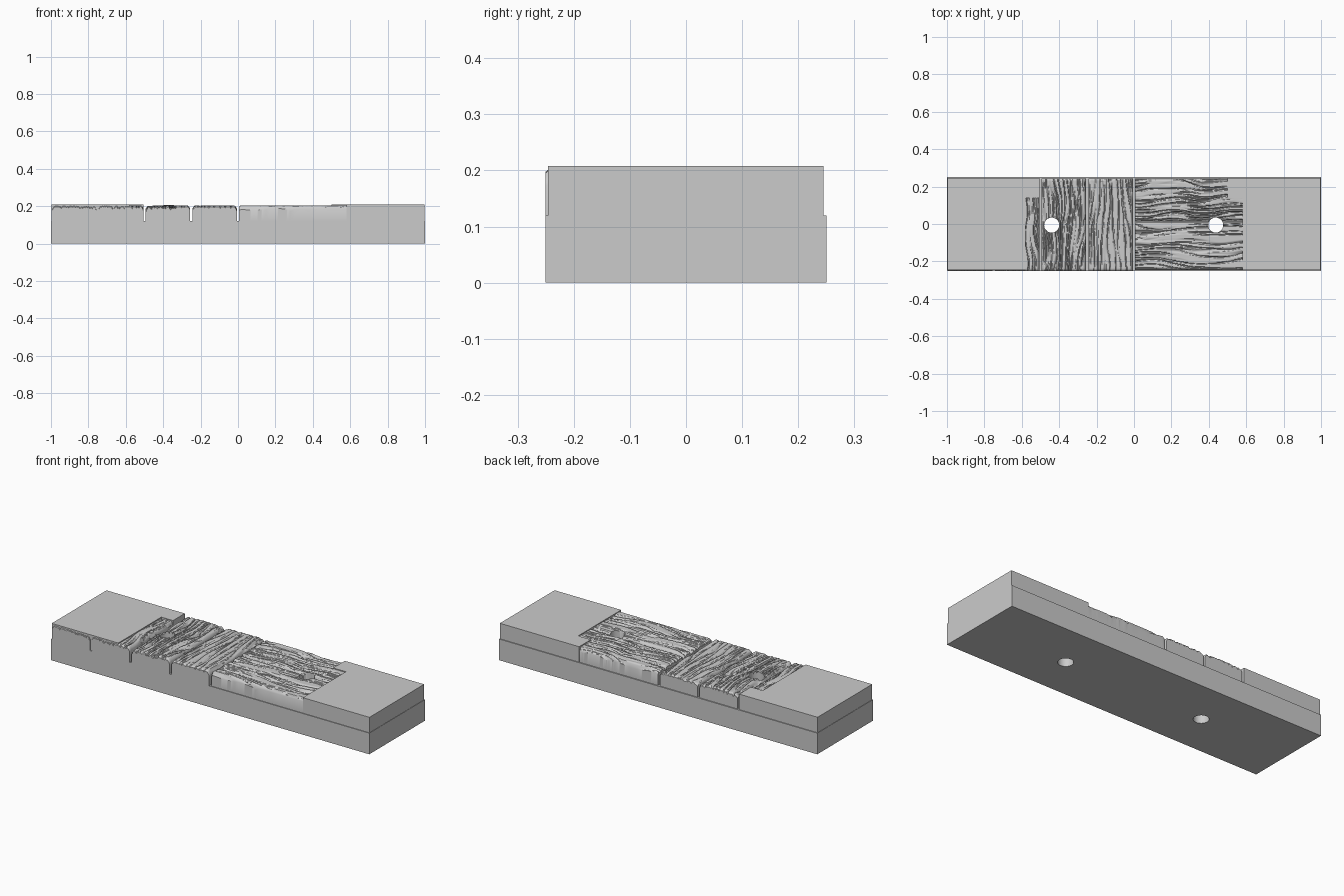
import bpy, bmesh, math
from mathutils import Vector, noise

old = bpy.data.objects.get("Cube")
if old:
    bpy.data.objects.remove(old, do_unlink=True)

grey = bpy.data.materials.new("plain grey")
grey.diffuse_color = (0.6, 0.6, 0.6, 1)
grey.use_nodes = True
grey.node_tree.nodes["Principled BSDF"].inputs["Base Color"].default_value = (0.6, 0.6, 0.6, 1)

DECK = 0.12     # top of the base, foot of the planks
TOP = 0.208     # top of the flat end caps


def make_object(name, bm):
    bmesh.ops.recalc_face_normals(bm, faces=bm.faces)
    mesh = bpy.data.meshes.new(name)
    bm.to_mesh(mesh)
    bm.free()
    obj = bpy.data.objects.new(name, mesh)
    mesh.materials.append(grey)
    bpy.context.collection.objects.link(obj)
    return obj


def prism(name, outline, z0, z1):
    """Solid from a flat outline."""
    bm = bmesh.new()
    low = [bm.verts.new((x, y, z0)) for x, y in outline]
    high = [bm.verts.new((x, y, z1)) for x, y in outline]
    bm.faces.new(low)
    bm.faces.new(high)
    n = len(outline)
    for i in range(n):
        j = (i + 1) % n
        bm.faces.new((low[i], low[j], high[j], high[i]))
    return make_object(name, bm)


def grain(across, along, freq, depth, seed):
    """Depth of the carved wood grain at a point on a plank."""
    warp = 0.035 * noise.noise(Vector((across * 5, along * 4.5, seed)))
    u = across + warp
    ridge = abs(noise.noise(Vector((u * freq, along * 3, seed + 7.3))))
    crease = max(0, 1 - 5 * ridge) ** 1.5
    split = noise.noise(Vector((u * freq * 1.6, along * 7, seed + 3.1)))
    swell = noise.noise(Vector((u * 14, along * 2, seed + 11)))
    return depth * (crease + 0.9 * max(0, split - 0.2) + 0.25 * swell)


def plank(name, x0, x1, y0, y1, runs_along_y, freq, depth, seed):
    """Closed box whose top is a carved grain surface."""
    bm = bmesh.new()
    nx, ny = (72, 96) if runs_along_y else (110, 72)
    bmesh.ops.create_grid(bm, x_segments=nx, y_segments=ny, size=0.5)
    for v in bm.verts:
        x = x0 + (v.co.x + 0.5) * (x1 - x0)
        y = y0 + (v.co.y + 0.5) * (y1 - y0)
        side_x, side_y = min(x - x0, x1 - x), min(y - y0, y1 - y)
        if runs_along_y:
            across, along, side, end = x, y, side_x, side_y
        else:
            across, along, side, end = y, x, side_y, side_x
        z = 0.203 - grain(across, along, freq, depth, seed)
        z -= 0.016 * max(0, 1 - side / 0.016) ** 2      # rounded long edges
        z -= 0.007 * max(0, 1 - end / 0.012) ** 2       # worn ends
        v.co = (x, y, min(z, 0.207))
    rim = [e for e in bm.edges if e.is_boundary]
    skirt = bmesh.ops.extrude_edge_only(bm, edges=rim)["geom"]
    for g in skirt:
        if isinstance(g, bmesh.types.BMVert):
            g.co.z = DECK
    foot = [e for e in bm.edges if e.is_boundary]
    bmesh.ops.edgeloop_fill(bm, edges=foot)
    return make_object(name, bm)


# Base slab
base = prism("base", [(-1, -0.25), (1, -0.25), (1, 0.25), (-1, 0.25)], 0, DECK)

# Flat end caps, each with a stepped inner edge
for side, word in ((1, "left"), (-1, "right")):
    inner = 0.5 if side > 0 else 0.506
    outline = [(0.58, -0.246), (0.998, -0.246), (0.998, 0.245),
               (inner, 0.245), (inner, 0.14), (0.58, 0.14)]
    prism(word + "_end_cap", [(side * x, y) for x, y in outline], DECK, TOP)

# Planks running across, each 0.25 wide, the outer two mostly under the cap
gap = 0.006
planks = []
styles = [(60, 0.010), (60, 0.012), (70, 0.013), (42, 0.009)]
for i, (freq, depth) in enumerate(styles):
    x0 = -1 + 0.25 * i
    planks.append(plank("cross_plank_%d" % (i + 1), x0 + gap, x0 + 0.25 - gap,
                        -0.25, 0.244, True, freq, depth, 2.7 + 5.3 * i))

# Planks running lengthwise
planks.append(plank("long_plank_front", gap, 0.6, -0.246, 0.008,
                    False, 46, 0.010, 31.4))
planks.append(plank("long_plank_back", gap, 0.6, 0.014, 0.244,
                    False, 56, 0.012, 44.8))

# Two bolt holes straight through
bm = bmesh.new()
for x in (-0.44, 0.437):
    ret = bmesh.ops.create_cone(bm, cap_ends=True, segments=40,
                                radius1=0.04, radius2=0.04, depth=1)
    bmesh.ops.translate(bm, verts=ret["verts"], vec=(x, -0.006, 0.1))
cutter = make_object("hole_cutter", bm)
cutter.hide_render = True
for obj in (base, planks[2], planks[4], planks[5]):
    mod = obj.modifiers.new("holes", 'BOOLEAN')
    mod.operation = 'DIFFERENCE'
    mod.solver = 'EXACT'
    mod.object = cutter
    bpy.context.view_layer.objects.active = obj
    bpy.ops.object.modifier_apply(modifier=mod.name)
bpy.data.objects.remove(cutter, do_unlink=True)

# Smooth grain with crisp edges
bpy.ops.object.select_all(action='DESELECT')
for obj in planks + [base]:
    obj.select_set(True)
bpy.context.view_layer.objects.active = base
bpy.ops.object.shade_smooth_by_angle(angle=math.radians(35))
